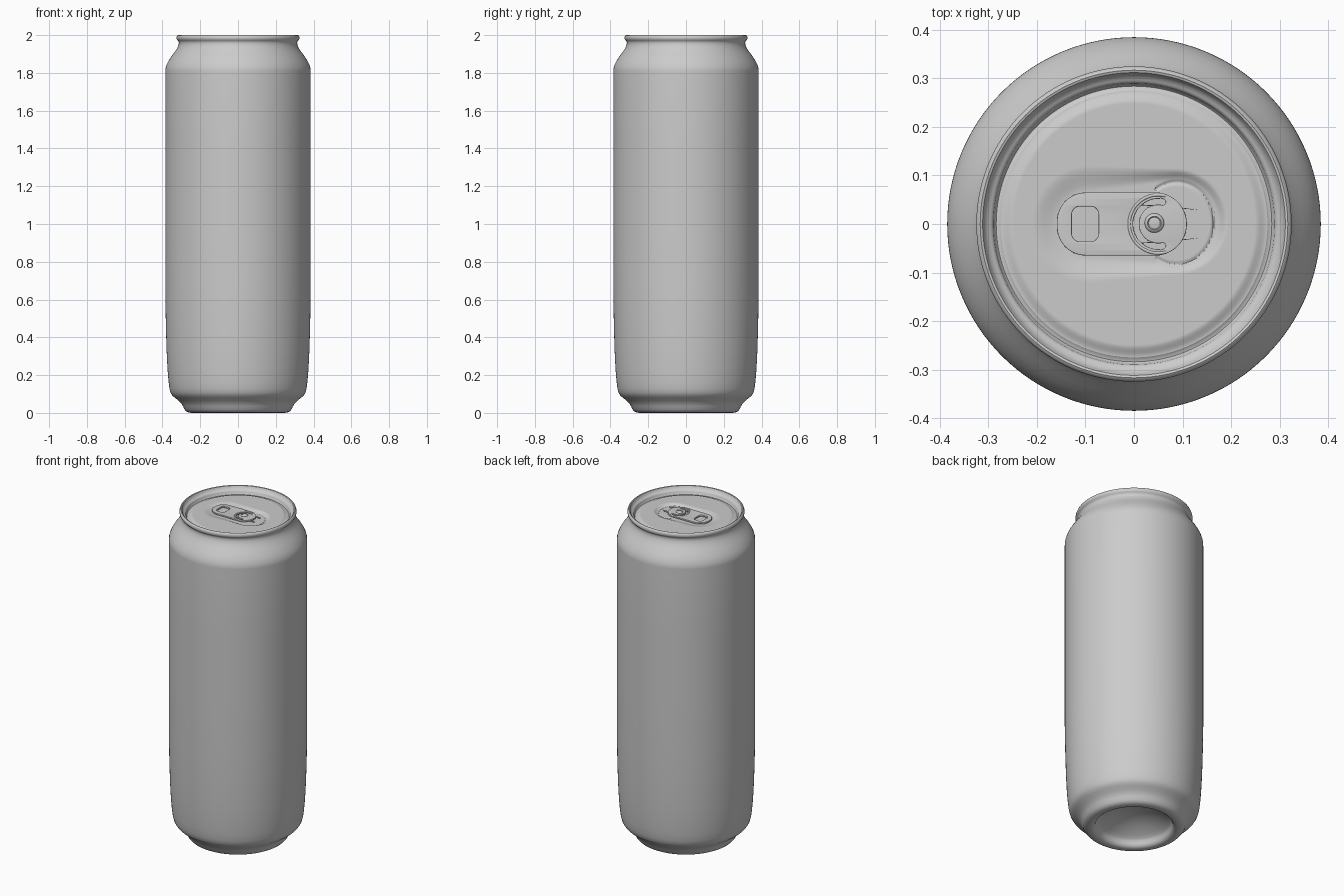
import bpy, bmesh, math
from math import sin, cos, pi, radians, hypot

if "Cube" in bpy.data.objects:
    bpy.data.objects.remove(bpy.data.objects["Cube"])

metal = bpy.data.materials.new("bare_aluminium")
metal.diffuse_color = (0.6, 0.6, 0.6, 1)
metal.use_nodes = True
metal.node_tree.nodes["Principled BSDF"].inputs["Base Color"].default_value = metal.diffuse_color


def smoothstep(a, b, x):
    t = max(0.0, min(1.0, (x - a) / (b - a)))
    return t * t * (3 - 2 * t)


def finish(mesh, angle=40):
    mesh.materials.clear()
    mesh.materials.append(metal)
    for p in mesh.polygons:
        p.use_smooth = True
    mesh.set_sharp_from_angle(angle=radians(angle))


def lathe(name, profile, segs=128, relief=None, centre=(0, 0)):
    """Spin (radius, z) points around z; relief adds a height offset by x, y."""
    bm = bmesh.new()
    rings = []
    for r, z in profile:
        ring = []
        for j in range(segs if r > 0 else 1):
            a = 2 * pi * j / segs
            x, y = centre[0] + r * cos(a), centre[1] + r * sin(a)
            ring.append(bm.verts.new((x, y, z + (relief(x, y) if relief else 0))))
        rings.append(ring)
    for lo, hi in zip(rings, rings[1:]):
        for j in range(segs):
            k = (j + 1) % segs
            quad = [lo[j % len(lo)], lo[k % len(lo)], hi[k % len(hi)], hi[j % len(hi)]]
            bm.faces.new(list(dict.fromkeys(quad)))
    mesh = bpy.data.meshes.new(name)
    bm.to_mesh(mesh)
    bm.free()
    finish(mesh)
    obj = bpy.data.objects.new(name, mesh)
    bpy.context.collection.objects.link(obj)
    return obj


def curve_part(name, outlines, z, extrude=0.0, bevel=0.0, flat=True):
    """Filled plate with holes (flat) or an open bead, turned into a mesh."""
    cu = bpy.data.curves.new(name, 'CURVE')
    cu.dimensions = '2D' if flat else '3D'
    cu.fill_mode = 'BOTH' if flat else 'FULL'
    cu.extrude, cu.bevel_depth, cu.bevel_resolution = extrude, bevel, 3
    cu.use_fill_caps = not flat
    for pts in outlines:
        s = cu.splines.new('POLY')
        s.points.add(len(pts) - 1)
        for p, (x, y) in zip(s.points, pts):
            p.co = (x, y, 0, 1)
        s.use_cyclic_u = flat
    tmp = bpy.data.objects.new(name + "_curve", cu)
    bpy.context.collection.objects.link(tmp)
    bpy.context.view_layer.update()
    mesh = bpy.data.meshes.new_from_object(
        tmp.evaluated_get(bpy.context.evaluated_depsgraph_get()))
    bpy.data.objects.remove(tmp)
    bm = bmesh.new()
    bm.from_mesh(mesh)
    bmesh.ops.remove_doubles(bm, verts=bm.verts, dist=1e-5)
    bmesh.ops.recalc_face_normals(bm, faces=bm.faces)
    bm.to_mesh(mesh)
    bm.free()
    mesh.name = name
    finish(mesh)
    obj = bpy.data.objects.new(name, mesh)
    obj.location.z = z
    bpy.context.collection.objects.link(obj)
    return obj


def arc(cx, cy, r, a0, a1, n=24):
    return [(cx + r * cos(radians(a0 + (a1 - a0) * i / n)),
             cy + r * sin(radians(a0 + (a1 - a0) * i / n))) for i in range(n + 1)]


def rounded_rect(x0, x1, h, r):
    return (arc(x1 - r, h - r, r, 0, 90, 8) + arc(x0 + r, h - r, r, 90, 180, 8)
            + arc(x0 + r, r - h, r, 180, 270, 8) + arc(x1 - r, r - h, r, 270, 360, 8))


# Can body: domed base, foot, wall, neck, seamed rim and countersink
dome = [(0.2 * i / 10, 0.11 - 0.065 * (i / 10) ** 2) for i in range(11)]
wall = [(0.209, 0.035), (0.213, 0.02), (0.22, 0.008), (0.232, 0.001), (0.245, 0.0),
        (0.262, 0.002), (0.274, 0.008), (0.283, 0.018), (0.291, 0.035),
        (0.300, 0.05), (0.314, 0.064), (0.334, 0.08), (0.348, 0.092),
        (0.357, 0.107), (0.363, 0.13), (0.368, 0.17), (0.373, 0.23),
        (0.378, 0.33), (0.382, 0.47), (0.385, 0.65), (0.385, 1.0),
        (0.385, 1.4), (0.385, 1.81), (0.3845, 1.82), (0.380, 1.838),
        (0.372, 1.856), (0.361, 1.875), (0.347, 1.895), (0.333, 1.914),
        (0.322, 1.931), (0.315, 1.947), (0.313, 1.96), (0.316, 1.969)]
rim = [(0.322, 1.974), (0.325, 1.981), (0.325, 1.990), (0.322, 1.997),
       (0.317, 2.0), (0.312, 1.998), (0.308, 1.990), (0.304, 1.983),
       (0.297, 1.979), (0.293, 1.977), (0.290, 1.972), (0.288, 1.960),
       (0.284, 1.956), (0.279, 1.957), (0.275, 1.960)]
lathe("can_body", dome + wall + rim)


# Lid panel: tear-shaped recess and a scored opening
def lid_relief(x, y):
    t = max(0.0, min(1.0, (x + 0.09) / 0.175))
    d = hypot(x - (-0.09 + 0.175 * t), y - 0.005 * t) - (0.075 + 0.018 * t)
    soft = 0.045 - 0.03 * t
    h = -0.010 * (1 - smoothstep(-0.008, soft, d))
    score = abs(hypot((x - 0.088) / 0.076, (y - 0.001) / 0.085) - 1) * 0.08
    if x > 0.045:
        h -= 0.003 * (1 - smoothstep(0.001, 0.005, score))
    return h


N = 110
lid = [(0.275 * (1 - i / N), 1.968 - 0.008 * smoothstep(0.25, 0.275, 0.275 * (1 - i / N)))
       for i in range(N + 1)]
lathe("lid_panel", lid, 224, lid_relief)

# Pull tab: plate with finger hole and a C-shaped slot around the rivet
outline = (arc(0.044, 0, 0.063, -90, 90) + arc(-0.099, 0.005, 0.058, 90, 180, 12)
           + arc(-0.099, -0.005, 0.058, 180, 270, 12))
slot = (arc(0.05, 0, 0.054, 78, 282) + arc(0.0595, -0.045, 0.008, -78, 102, 8)
        + arc(0.05, 0, 0.038, 282, 78) + arc(0.0595, 0.045, 0.008, -102, 78, 8))
curve_part("pull_tab", [outline, rounded_rect(-0.13, -0.071, 0.038, 0.018), slot],
           1.967, 0.003, 0.002)

# Raised bead around the slot on the tab
curve_part("tab_bead", [arc(0.05, 0, 0.060, 75, 285, 40)], 1.970, 0, 0.0035, flat=False)

# Rivet holding the tab
lathe("rivet", [(0.020, 1.950), (0.020, 1.973), (0.018, 1.976), (0.014, 1.978),
                (0.012, 1.976), (0.006, 1.977), (0, 1.977)], 32, centre=(0.042, 0.002))
